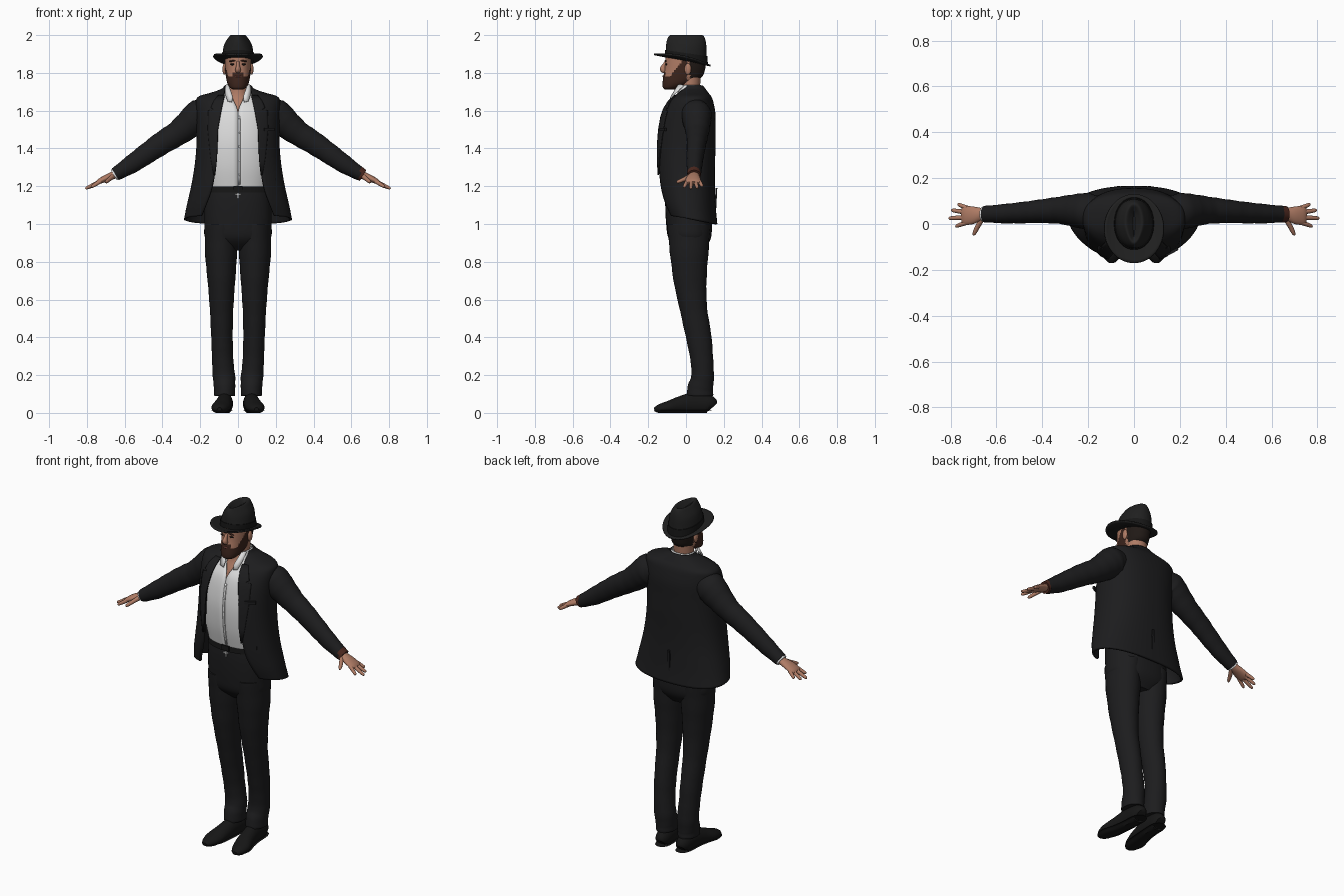
import bpy, bmesh
from math import sin, cos, pi, asin, radians
from mathutils import Vector, Matrix

cube = bpy.data.objects.get("Cube")
if cube:
    bpy.data.objects.remove(cube)
made = []


def material(name, rgb):
    m = bpy.data.materials.new(name)
    m.use_nodes = True
    m.diffuse_color = (*rgb, 1)
    m.node_tree.nodes["Principled BSDF"].inputs["Base Color"].default_value = (*rgb, 1)
    return m


SUIT = material("charcoal suit", (.012, .012, .013))
HAT = material("black felt", (.014, .014, .014))
LEATHER = material("black leather", (.008, .008, .008))
SHIRT = material("white shirt", (.72, .72, .72))
SKIN = material("skin", (.43, .2, .13))
LIPS = material("lips", (.3, .1, .08))
BEARD = material("brown beard", (.045, .018, .012))
HAIR = material("dark hair", (.015, .01, .008))
STRAP = material("brown strap", (.07, .02, .013))
METAL = material("buckle metal", (.5, .5, .5))


def finish(name, bm, *mats):
    mesh = bpy.data.meshes.new(name)
    bmesh.ops.recalc_face_normals(bm, faces=bm.faces)
    bm.to_mesh(mesh)
    bm.free()
    for m in mats:
        mesh.materials.append(m)
    ob = bpy.data.objects.new(name, mesh)
    bpy.context.collection.objects.link(ob)
    made.append(ob)
    return ob


def spline(rows, k=5):
    """Catmull-Rom resampling of a list of tuples."""
    out = []
    for i in range(len(rows) - 1):
        a, b, c, d = (rows[max(i - 1, 0)], rows[i], rows[i + 1], rows[min(i + 2, len(rows) - 1)])
        for j in range(k):
            t = j / k
            out.append(tuple(q + t * (r - p + t * (2 * p - 5 * q + 4 * r - s + t * (3 * (q - r) + s - p))) / 2
                             for p, q, r, s in zip(a, b, c, d)))
    return out + [rows[-1]]


def grid(name, rows, mats, closed=True, cap=True, warp=None, thick=0, rule=None):
    """Skin rows of points; optional end caps, warp, thickness and colour rule."""
    bm = bmesh.new()
    vs = [[bm.verts.new(warp(Vector(p)) if warp else p) for p in r] for r in rows]
    n = len(rows[0])
    for a, b in zip(vs, vs[1:]):
        for i in range(n if closed else n - 1):
            j = (i + 1) % n
            bm.faces.new((a[i], a[j], b[j], b[i]))
    if closed and cap:
        bm.faces.new(vs[0])
        bm.faces.new(vs[-1])
    if rule:
        for f in bm.faces:
            f.material_index = rule(f.calc_center_median())
    ob = finish(name, bm, *mats)
    if thick:
        mod = ob.modifiers.new("thickness", "SOLIDIFY")
        mod.thickness, mod.offset = thick, 0
    return ob


def power(v, p):
    return abs(v) ** p * (1 if v >= 0 else -1)


def point(s, a, p):
    """Point on a horizontal section (z, half width, front y, back y, gap)."""
    mid, half = (s[2] + s[3]) / 2, (s[3] - s[2]) / 2
    return (s[1] * power(sin(a), p), mid - half * power(cos(a), p), s[0])


def edge_angle(s, x, p):
    return asin(min(1, max(0, x / s[1])) ** (1 / p))


def body(name, stations, *mats, p=.85, n=48, k=5, **kw):
    rows = spline(stations, k)
    return grid(name, [[point(s, 2 * pi * i / n, p) for i in range(n)] for s in rows], mats, **kw)


def open_shell(name, stations, mat, p=.85, n=60, **kw):
    """Garment open at the front by each station's gap."""
    rows = []
    for s in spline(stations):
        a = edge_angle(s, s[4], p)
        rows.append([point(s, a + (2 * pi - 2 * a) * i / n, p) for i in range(n + 1)])
    return grid(name, rows, [mat], closed=False, **kw)


def tube(name, stations, mat, side=(0, 1, 0), n=24, k=4, fold=0, **kw):
    """Limb through (x, y, z, side radius, other radius) stations."""
    st, rows, side = spline(stations, k), [], Vector(side)
    for i, s in enumerate(st):
        t = Vector(st[min(i + 1, len(st) - 1)][:3]) - Vector(st[max(i - 1, 0)][:3])
        v = t.cross(side).normalized()
        f = 1 + fold * sin(i * 1.9)
        rows.append([Vector(s[:3]) + side * s[3] * f * cos(2 * pi * j / n) + v * s[4] * f * sin(2 * pi * j / n)
                     for j in range(n)])
    return grid(name, rows, [mat], **kw)


def ball(name, loc, size, mat, rot=0):
    bm = bmesh.new()
    bmesh.ops.create_uvsphere(bm, u_segments=20, v_segments=12, radius=1)
    bm.transform(Matrix.Translation(loc) @ Matrix.Rotation(rot, 4, "Y") @ Matrix.Diagonal((*size, 1)))
    return finish(name, bm, mat)


def box(name, loc, size, mat, rot=0, axis="Z"):
    bm = bmesh.new()
    bmesh.ops.create_cube(bm, size=1)
    bm.transform(Matrix.Translation(loc) @ Matrix.Rotation(rot, 4, axis) @ Matrix.Diagonal((*size, 1)))
    return finish(name, bm, mat)


# Jacket and shirt
jacket = [(1.03, .28, -.10, .16, .19), (1.10, .265, -.125, .152, .165), (1.2, .242, -.145, .147, .135),
          (1.3, .225, -.153, .147, .12), (1.4, .215, -.155, .15, .115), (1.5, .213, -.147, .15, .113),
          (1.58, .215, -.127, .15, .1), (1.64, .217, -.095, .14, .088), (1.67, .205, -.065, .13, .08),
          (1.69, .14, -.045, .115, .073), (1.71, .085, -.03, .1, .068), (1.73, .066, -.02, .085, .062)]
shirt = [(1.19, .165, -.108, .115, 0), (1.3, .18, -.13, .12, 0), (1.42, .185, -.138, .125, 0),
         (1.52, .18, -.128, .12, 0), (1.6, .17, -.107, .11, .002), (1.65, .13, -.075, .1, .022),
         (1.69, .08, -.05, .09, .038), (1.735, .062, -.038, .078, .048)]


def hem(v):
    v.z -= .18 * v.y * max(0, (1.15 - v.z) / .11)
    return v


open_shell("jacket", jacket, SUIT, warp=hem, thick=.012)
open_shell("shirt", shirt, SHIRT, thick=.005)


def section_at(stations, z):
    fine = spline(stations)
    for a, b in zip(fine, fine[1:]):
        if a[0] <= z <= b[0]:
            t = (z - a[0]) / (b[0] - a[0])
            return [p + t * (q - p) for p, q in zip(a, b)]
    return fine[-1]


def front_strip(name, stations, profile, sx, mat, lift):
    """Plate lying on a garment front; profile lists (z, inner x offset, width)."""
    rows = []
    for z, inner, width in profile:
        s, row = section_at(stations, z), []
        for i in range(7):
            x = s[4] + inner + width * i / 6
            q = point(s, edge_angle(s, x, .85), .85)
            row.append((sx * x, q[1] - lift, z))
        rows.append(row)
    grid(name, rows, [mat], closed=False, thick=.006)


lapel = [(1.26, -.004, .008), (1.34, -.005, .03), (1.42, -.006, .043), (1.5, -.007, .053), (1.57, -.008, .064),
         (1.6, -.008, .068), (1.605, -.008, .04), (1.615, -.008, .058), (1.65, -.008, .05), (1.68, -.006, .035)]
for sx, side in ((1, "left"), (-1, "right")):
    front_strip(side + "_lapel", jacket, lapel, sx, SUIT, .011)
    box(side + "_pocket_flap", (sx * .212, -.062, 1.225), (.012, .09, .035), SUIT, sx * radians(-28))
    # Shirt collar point
    grid(side + "_collar", [[(sx * .05, -.04, 1.738), (sx * .066, -.01, 1.735)],
                            [(sx * .028, -.078, 1.675), (sx * .068, -.058, 1.69)],
                            [(sx * .032, -.09, 1.645), (sx * .055, -.085, 1.65)]],
         [SHIRT], closed=False, thick=.006)
front_strip("shirt_placket", shirt, [(1.21 + .04 * i, 0, .012) for i in range(10)], 1, SHIRT, .003)
for i in range(5):
    z = 1.26 + .075 * i
    ball("shirt_button", (.006, section_at(shirt, z)[2] - .006, z), (.005, .003, .005), SHIRT)
box("breast_pocket", (.165, -.122, 1.5), (.06, .012, .016), SUIT, radians(28))
box("back_vent", (0, .157, 1.11), (.012, .009, .16), SUIT, radians(-3), "X")

# Trousers, belt and buckle
body("trouser_seat", [(1.21, .165, -.103, .115), (1.12, .175, -.11, .13), (1.0, .178, -.105, .137),
                      (.92, .17, -.09, .13), (.86, .09, -.03, .09)], SUIT)
body("belt", [(1.168, .172, -.115, .125), (1.207, .168, -.112, .12)], LEATHER)
box("buckle", (0, -.117, 1.187), (.045, .008, .03), LEATHER)
box("zip_pull", (0, -.114, 1.15), (.008, .008, .03), METAL)
box("zip_bar", (0, -.114, 1.157), (.03, .008, .008), METAL)


def flat_bottom(v):
    v.z = max(v.z, .008)
    return v


def sole_warp(v):
    v.z = max(0, min(v.z, .014))
    return v


for sx, side in ((1, "left"), (-1, "right")):
    def flip(rows):
        return [(sx * r[0], *r[1:]) for r in rows]

    # Leg
    tube(side + "_trouser_leg", flip([
        (.09, .015, 1.0, .085, .115), (.09, .017, .85, .085, .102), (.088, .022, .7, .073, .087),
        (.087, .04, .55, .062, .072), (.085, .068, .4, .057, .067), (.081, .084, .28, .056, .06),
        (.074, .088, .19, .059, .06), (.071, .076, .13, .056, .068), (.071, .074, .09, .055, .07)]),
        SUIT, side=(1, 0, 0), n=32, fold=.012)
    # Shoe
    shoe = flip([(.066, .142, .03, .026, .03), (.067, .12, .045, .04, .05), (.07, .04, .05, .042, .058),
                 (.078, -.03, .042, .045, .046), (.09, -.09, .03, .05, .034), (.096, -.14, .022, .037, .024),
                 (.098, -.168, .018, .012, .01)])
    tube(side + "_shoe", shoe, LEATHER, side=(1, 0, 0), warp=flat_bottom)
    tube(side + "_sole", [(*s[:3], s[3] + .003, s[4]) for s in shoe], LEATHER, side=(1, 0, 0), warp=sole_warp)
    # Sleeve and cuff
    tube(side + "_sleeve", flip([
        (.15, .05, 1.59, .07, .07), (.2, .055, 1.575, .08, .086), (.25, .058, 1.535, .073, .078),
        (.32, .06, 1.48, .06, .066), (.4, .056, 1.43, .052, .061), (.48, .05, 1.375, .047, .055),
        (.566, .045, 1.315, .042, .048), (.65, .043, 1.263, .036, .035)]), SUIT, fold=.018)
    if sx < 0:
        tube("right_cuff", flip([(.64, .043, 1.27, .033, .031), (.658, .043, 1.259, .033, .031)]), SHIRT)
    else:
        tube("watch_strap", [(.637, .043, 1.272, .037, .037), (.662, .043, 1.257, .035, .033)], STRAP)
        ball("watch_face", (.657, .043, 1.292), (.016, .016, .006), STRAP, radians(30))
    # Hand
    tube(side + "_palm", flip([(.63, .043, 1.272, .026, .022), (.665, .042, 1.256, .028, .02),
                               (.70, .038, 1.242, .038, .018), (.735, .037, 1.225, .041, .014),
                               (.75, .037, 1.217, .034, .008)]), SKIN)
    for finger, y, tip in (("little", .069, (.768, .086, 1.2)), ("ring", .05, (.796, .06, 1.19)),
                           ("middle", .029, (.808, .025, 1.187)), ("index", .008, (.778, -.01, 1.195))):
        a, b = Vector((.725, y, 1.228)), Vector(tip)
        tube(f"{side}_{finger}_finger", flip([(*a.lerp(b, t), r, r) for t, r in
                                              ((0, .011), (.5, .01), (.9, .008), (1, .003))]), SKIN, n=12)
    tube(side + "_thumb", flip([(.662, .022, 1.252, .014, .014), (.682, -.012, 1.236, .012, .011),
                                (.695, -.04, 1.224, .009, .009), (.699, -.05, 1.22, .003, .003)]),
         SKIN, side=(1, 0, 0), n=12)
    # Ear, eye and brow
    ball(side + "_ear", (sx * .072, .01, 1.82), (.01, .018, .03), SKIN)
    ball(side + "_eye", (sx * .03, -.104, 1.845), (.012, .005, .005), HAIR)
    ball(side + "_brow", (sx * .031, -.108, 1.863), (.018, .006, .004), BEARD, sx * .1)

# Neck and head
body("neck", [(1.56, .1, -.085, .05), (1.62, .075, -.073, .07), (1.68, .056, -.042, .07),
              (1.75, .055, -.035, .076), (1.8, .055, -.03, .08)], SKIN, p=1)


def head_colour(c):
    if c.y > .022 and c.z > 1.765:
        return 2
    top = max(1.803 if abs(c.x) < .03 else 1.78, 1.78 + 1.3 * (c.y + .085))
    return 1 if c.y < .005 and c.z < min(top, 1.875) else 0


body("head", [(1.712, .026, -.112, -.06), (1.722, .042, -.122, -.03), (1.745, .056, -.124, .03),
              (1.78, .064, -.12, .085), (1.815, .068, -.113, .1), (1.85, .07, -.11, .104),
              (1.91, .07, -.108, .1)], SKIN, BEARD, HAIR, p=.92, n=72, k=8, rule=head_colour)
tube("nose", [(0, -.105, 1.858, .008, .008), (0, -.115, 1.84, .009, .011), (0, -.122, 1.822, .014, .016),
              (0, -.117, 1.809, .014, .012), (0, -.11, 1.804, .008, .005)], SKIN, side=(1, 0, 0), n=16)
ball("mouth", (0, -.119, 1.782), (.018, .006, .004), LIPS)


# Hat
def hat_warp(v):
    v.x *= 1 - .35 * max(0, min(1, (v.z - 1.9) / .1)) * max(0, min(1, -v.y / .1))
    v.z -= .2 * v.y * (2 - v.z) / .13
    return v


body("hat_crown", [(1.865, .084, -.108, .112), (1.9, .082, -.107, .11), (1.95, .073, -.104, .108),
                   (1.985, .052, -.095, .1), (2.0, .036, -.08, .085), (1.985, .015, -.06, .06),
                   (1.975, .004, -.05, .05)], HAT, p=.95, warp=hat_warp)
body("hat_band", [(1.87, .087, -.112, .116), (1.905, .085, -.11, .113)], LEATHER, p=.95, warp=hat_warp)
brim = []
for i in range(7):
    f = .5 + .5 * i / 6
    ring = [(.13 * f * sin(a), -.02 - .15 * f * cos(a)) for a in (2 * pi * j / 64 for j in range(64))]
    brim.append([(x, y, 1.868 - .2 * (y + .02) + .022 * (x / .13) ** 2 * f) for x, y in ring])
grid("hat_brim", brim, [HAT], cap=False, thick=.008)

# Smooth shading with sharp edges kept
bpy.ops.object.select_all(action="DESELECT")
for ob in made:
    ob.select_set(True)
bpy.context.view_layer.objects.active = made[0]
bpy.ops.object.shade_smooth_by_angle(angle=radians(40))
